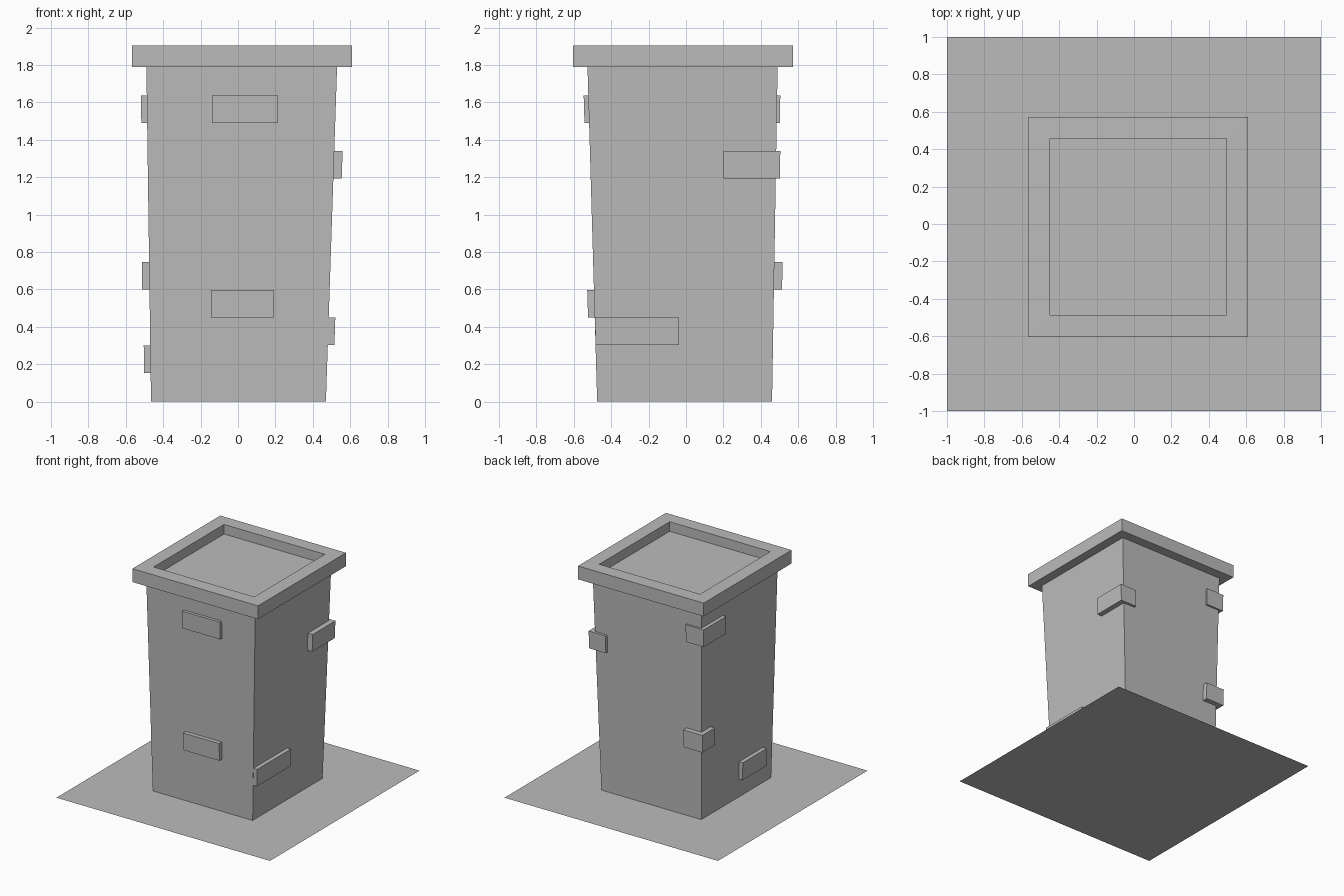
import bpy
import bmesh

cube = bpy.data.objects.get("Cube")
if cube:
    bpy.data.objects.remove(cube)

GREY = (0.5, 0.5, 0.5, 1.0)
stone = bpy.data.materials.new("stone_grey")
stone.use_nodes = True
stone.diffuse_color = GREY
stone.node_tree.nodes["Principled BSDF"].inputs["Base Color"].default_value = GREY

# Wall positions at the foot and at the top: left/right in x, front/back in y
HEIGHT = 1.8
FOOT = {"x": (-0.465, 0.47), "y": (-0.475, 0.46)}
TOP = {"x": (-0.49, 0.53), "y": (-0.527, 0.49)}


def finish(name, bm):
    bmesh.ops.recalc_face_normals(bm, faces=bm.faces)
    mesh = bpy.data.meshes.new(name)
    bm.to_mesh(mesh)
    bm.free()
    mesh.materials.append(stone)
    obj = bpy.data.objects.new(name, mesh)
    bpy.context.collection.objects.link(obj)
    return obj


def box(xs, ys, zs):
    bm = bmesh.new()
    bmesh.ops.create_cube(bm, size=1)
    for v in bm.verts:
        v.co = (xs[v.co.x > 0], ys[v.co.y > 0], zs[v.co.z > 0])
    return bm


def lean(axis, value):
    """Slope of the wall nearest to a coordinate, zero away from walls."""
    if abs(value) < 0.45:
        return 0
    side = value > 0
    return (TOP[axis][side] - FOOT[axis][side]) / HEIGHT


def brick(name, xs, ys, z):
    """Raised brick whose outer faces follow the leaning wall."""
    bm = box(xs, ys, (z, z + 0.147))
    for v in bm.verts:
        dz = v.co.z - z - 0.0735
        v.co.x += lean("x", v.co.x) * dz
        v.co.y += lean("y", v.co.y) * dz
    return finish(name, bm)


# Ground sheet
bm = bmesh.new()
bmesh.ops.create_grid(bm, x_segments=1, y_segments=1, size=1)
finish("ground_sheet", bm)

# Tapered shaft
bm = box(FOOT["x"], FOOT["y"], (0, HEIGHT))
for v in bm.verts:
    if v.co.z > 1:
        v.co.x = TOP["x"][v.co.x > 0]
        v.co.y = TOP["y"][v.co.y > 0]
finish("shaft", bm)

# Cap slab with a sunken panel
bm = box((-0.567, 0.61), (-0.603, 0.573), (1.79, 1.903))
bm.normal_update()
top = max(bm.faces, key=lambda f: f.calc_center_median().z)
bmesh.ops.inset_region(bm, faces=[top], thickness=0.165)
for v in top.verts:
    v.co.z += 0.001
panel = bmesh.ops.extrude_discrete_faces(bm, faces=[top])["faces"][0]
for v in panel.verts:
    v.co.z = 1.823
finish("cap", bm)

# Raised bricks
brick("front_upper_brick", (-0.14, 0.213), (-0.545, -0.4), 1.49)
brick("front_lower_brick", (-0.145, 0.193), (-0.526, -0.4), 0.45)
brick("left_back_corner_brick", (0.40, 0.557), (0.2, 0.503), 1.193)
brick("left_front_brick", (0.4, 0.518), (-0.485, -0.037), 0.303)
brick("right_back_upper_brick", (-0.518, -0.35), (0.205, 0.503), 1.49)
brick("right_back_lower_brick", (-0.513, -0.335), (0.35, 0.515), 0.6)
brick("right_lower_brick", (-0.503, -0.4), (-0.36, -0.04), 0.153)
